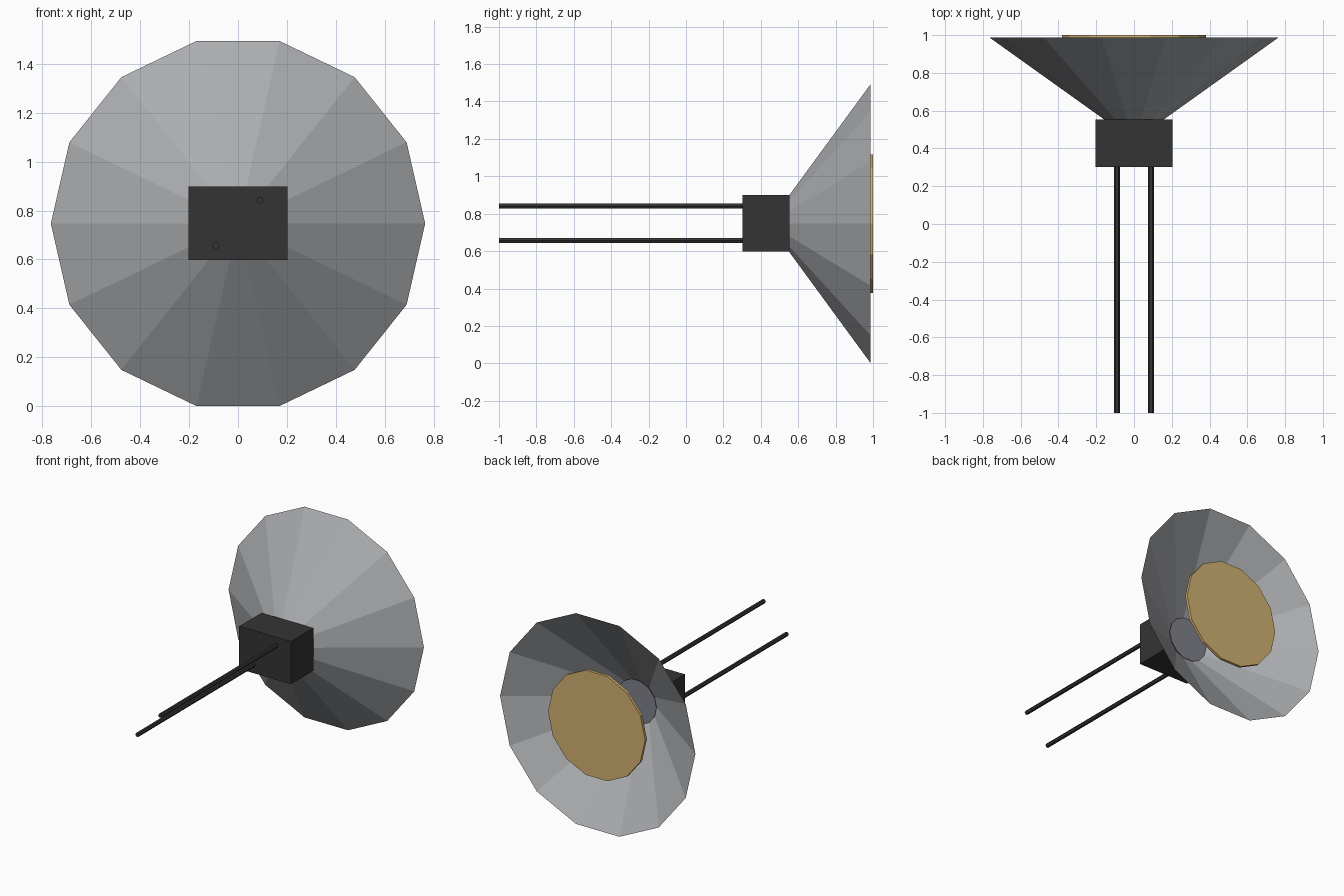
import bpy, bmesh, math

if "Cube" in bpy.data.objects:
    bpy.data.objects.remove(bpy.data.objects["Cube"])

CZ = 0.747  # height of the main axis


def material(name, rgb):
    m = bpy.data.materials.new(name)
    m.diffuse_color = (*rgb, 1.0)
    m.use_nodes = True
    m.node_tree.nodes["Principled BSDF"].inputs["Base Color"].default_value = m.diffuse_color
    return m


light_grey = material("light grey metal", (0.41, 0.42, 0.435))
mid_grey = material("mid grey", (0.215, 0.215, 0.255))
black = material("black", (0.034, 0.034, 0.034))
gold = material("gold", (0.64, 0.44, 0.165))


def finish(bm, name, mat):
    bmesh.ops.recalc_face_normals(bm, faces=bm.faces[:])
    mesh = bpy.data.meshes.new(name)
    bm.to_mesh(mesh)
    bm.free()
    mesh.materials.append(mat)
    obj = bpy.data.objects.new(name, mesh)
    bpy.context.collection.objects.link(obj)
    return obj


def tube_along_y(name, sides, profile, mat, x=0.0, z=CZ, capped=True):
    """Rings of (y, radius) joined along the y axis."""
    bm = bmesh.new()
    rings = []
    for y, r in profile:
        rings.append([bm.verts.new((x + r * math.cos(2 * math.pi * i / sides), y,
                                    z + r * math.sin(2 * math.pi * i / sides)))
                      for i in range(sides)])
    for a, b in zip(rings, rings[1:]):
        for i in range(sides):
            j = (i + 1) % sides
            bm.faces.new((a[i], b[i], b[j], a[j]))
    if capped:
        bm.faces.new(rings[0])
        bm.faces.new(rings[-1])
    return finish(bm, name, mat)


# open reflector dish
tube_along_y("reflector_dish", 14, [(0.55, 0.153), (0.987, 0.765)], light_grey, capped=False)
# plate closing the narrow end of the dish
tube_along_y("inner_plate", 14, [(0.551, 0.153), (0.557, 0.156)], mid_grey)
# gold disc in the dish opening
tube_along_y("front_disc", 14, [(0.98, 0.38), (1.0, 0.38)], gold)

# housing block
bm = bmesh.new()
bmesh.ops.create_cube(bm, size=1.0)
bmesh.ops.scale(bm, vec=(0.405, 0.25, 0.302), verts=bm.verts[:])
bmesh.ops.translate(bm, vec=(0, 0.428, 0.748), verts=bm.verts[:])
finish(bm, "housing", black)

# two diagonal rods
for side, name in ((1, "upper_rod"), (-1, "lower_rod")):
    tube_along_y(name, 6, [(-1.0, 0.015), (0.31, 0.015)], black,
                 x=side * 0.09, z=0.749 + side * 0.092)
